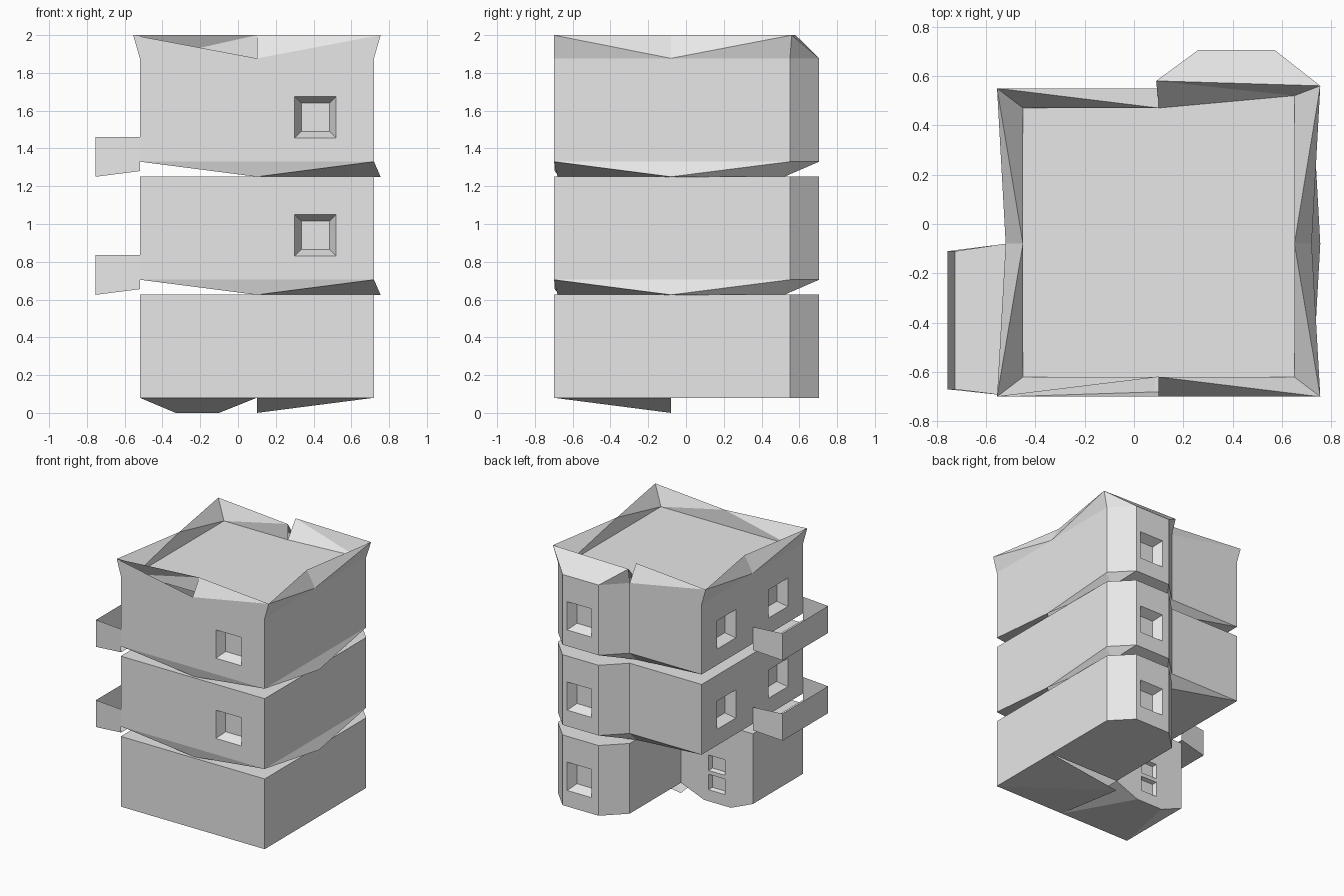
import bpy
import bmesh
from mathutils import Vector

cube = bpy.data.objects.get("Cube")
if cube:
    bpy.data.objects.remove(cube)

plaster = bpy.data.materials.new("plain_grey_plaster")
plaster.use_nodes = True
GREY = (0.8, 0.8, 0.8, 1)
plaster.diffuse_color = GREY
plaster.node_tree.nodes["Principled BSDF"].inputs["Base Color"].default_value = GREY

# Plan lines of the building
LEFT, RIGHT, FRONT, BACK, BAY = -0.52, 0.72, -0.70, 0.55, 0.705
MID_X, MID_Y = 0.10, -0.08
BASE, STOREY, HEIGHT, GAP, TOP = 0.08, 0.625, 0.547, 0.08, 2.0
EAVE = BASE + 2 * STOREY + HEIGHT

FL, FR, BR, BL = (LEFT, FRONT), (RIGHT, FRONT), (RIGHT, BACK), (LEFT, BACK)
BAY_A, BAY_B, BAY_END = (0.57, BAY), (0.26, BAY), (MID_X, BACK)
UPPER_PLAN = [FL, FR, BR, BAY_A, BAY_B, BAY_END, BL]
GROUND_PLAN = UPPER_PLAN[:-1] + [(MID_X, MID_Y), (LEFT, MID_Y)]


def at(p, z):
    return (p[0], p[1], z)


def build(name, faces):
    """Make one flat-shaded object from a list of polygons."""
    bm = bmesh.new()
    for poly in faces:
        bm.faces.new([bm.verts.new(p) for p in poly])
    bmesh.ops.remove_doubles(bm, verts=bm.verts, dist=0.0005)
    big = [f for f in bm.faces if len(f.verts) > 4]
    bmesh.ops.triangulate(bm, faces=big)
    mesh = bpy.data.meshes.new(name)
    bm.to_mesh(mesh)
    bm.free()
    mesh.materials.append(plaster)
    obj = bpy.data.objects.new(name, mesh)
    bpy.context.collection.objects.link(obj)
    return obj


def wall(p, q, z0, z1, openings=(), depth=0.07, taper=0.035):
    """Wall from p to q with tapered window recesses (u0, u1, low, high)."""
    p, q = Vector(at(p, 0)), Vector(at(q, 0))
    along = (q - p).normalized()
    inward = Vector((-along.y, along.x, 0))

    def point(u, z, d=0):
        return tuple(p + along * u + inward * d + Vector((0, 0, z)))

    us = sorted({0, (q - p).length, *[u for o in openings for u in o[:2]]})
    zs = sorted({z0, z1, *[z for o in openings for z in o[2:]]})
    faces = []
    for a, b in zip(us, us[1:]):
        for c, d in zip(zs, zs[1:]):
            u, z = (a + b) / 2, (c + d) / 2
            if not any(o[0] < u < o[1] and o[2] < z < o[3] for o in openings):
                faces.append([point(a, c), point(b, c), point(b, d), point(a, d)])
    for a, b, c, d in openings:
        t = taper
        outer = [point(a, c), point(b, c), point(b, d), point(a, d)]
        inner = [point(a + t, c + t, depth), point(b - t, c + t, depth),
                 point(b - t, d - t, depth), point(a + t, d - t, depth)]
        faces.append(inner)
        for i in range(4):
            j = (i + 1) % 4
            faces.append([outer[i], outer[j], inner[j], inner[i]])
    return faces


def storey(name, plan, z0, windows):
    """Outside walls and top slab of one floor."""
    z1 = z0 + HEIGHT
    faces = []
    for i, p in enumerate(plan):
        q = plan[(i + 1) % len(plan)]
        low, high = z0 + 0.125, z0 + 0.345
        holes = [(a, b, low, high) for a, b in windows.get(p, [])]
        if plan is GROUND_PLAN and p == (MID_X, MID_Y):
            # entrance door with two stacked panels
            holes = [(0.24, 0.38, 0.09, 0.21), (0.24, 0.38, 0.24, 0.36)]
            faces += wall(p, q, z0, z1, holes, 0.03, 0.01)
        else:
            faces += wall(p, q, z0, z1, holes)
    if z1 < EAVE - GAP:
        faces.append([at(p, z1) for p in plan])
    build(name, faces)


BAY_WINDOW = {BAY_A: [(0.04, 0.25)]}
UPPER_WINDOWS = {FL: [(0.82, 1.04)], BL: [(0.19, 0.42), (0.82, 1.06)], **BAY_WINDOW}
storey("ground_floor", GROUND_PLAN, BASE, BAY_WINDOW)
storey("middle_floor", UPPER_PLAN, BASE + STOREY, UPPER_WINDOWS)
storey("top_floor", UPPER_PLAN, BASE + 2 * STOREY, UPPER_WINDOWS)

# Folded soffits in the gaps between floors
for level, name in ((1, "middle_soffit"), (2, "top_soffit")):
    z = BASE + level * STOREY
    fl, fr, br, ba, bb, be, bl = [at(p, z) for p in UPPER_PLAN]
    low = z - GAP
    front_mid, right_mid = (MID_X, -0.68, low), (0.755, MID_Y, low)
    bay_in, back_mid = (0.65, 0.52, low), (MID_X, 0.47, low)
    build(name, [
        [fl, front_mid, fr], [fr, front_mid, right_mid], [fr, right_mid, br],
        [br, right_mid, bay_in], [br, bay_in, ba], [ba, bay_in, back_mid, bb],
        [bb, back_mid, be], [be, back_mid, bl], [bl, back_mid, front_mid, fl],
    ])

# Folded underside of the ground floor, dropping to the door step
step_a, step_b = (-0.33, MID_Y, 0), (-0.10, MID_Y, 0)
inner_left, inner_mid = (LEFT, MID_Y, BASE), (MID_X, MID_Y, BASE)
front_foot, side_foot, spike = (MID_X, FRONT, BASE), (RIGHT, MID_Y, BASE), (MID_X, MID_Y, 0)
build("ground_underside", [
    [inner_left, inner_mid, step_b, step_a],
    [at(FL, BASE), inner_left, step_a], [at(FL, BASE), step_a, step_b],
    [at(FL, BASE), step_b, front_foot], [front_foot, step_b, inner_mid],
    [at(FR, BASE), front_foot, spike], [at(FR, BASE), spike, side_foot],
    [side_foot, inner_mid] + [at(p, BASE) for p in (BAY_END, BAY_B, BAY_A, BR)],
])

# Roof slab, inset from the walls
roof = [(-0.45, -0.62), (0.65, -0.62), (0.65, 0.52), (-0.45, 0.47)]
back_in = (MID_X, 0.47)
build("roof_slab", [[at(p, EAVE) for p in roof[:3] + [back_in] + roof[3:]]])

# Parapet: flared corners joined to inner midpoints
flare = [(-0.555, FRONT), (0.755, FRONT), (0.755, 0.56), (-0.555, BACK)]
walls = [FL, FR, BR, BL]
wall_mids = [(MID_X, FRONT), (RIGHT, MID_Y), BAY_END, (LEFT, MID_Y)]
inner_mids = [(MID_X, -0.62), (0.65, MID_Y), back_in, (-0.45, MID_Y)]
parapet = []
for i in range(4):
    j = (i + 1) % 4
    w0, w1, wm = at(walls[i], EAVE), at(walls[j], EAVE), at(wall_mids[i], EAVE)
    c0, c1, m = at(flare[i], TOP), at(flare[j], TOP), at(inner_mids[i], TOP)
    r0, r1, rm = at(roof[i], EAVE), at(roof[j], EAVE), at(inner_mids[i], EAVE)
    parapet += [[wm, w1, c1], [wm, c1, m], [m, c1, r1], [m, r1, rm]]
    if i == 2:
        # lean-to top of the bay
        ridge = (0.09, 0.58, TOP)
        a, b = at(BAY_A, EAVE), at(BAY_B, EAVE)
        parapet += [[w0, a, c0], [a, b, ridge, c0], [b, wm, ridge],
                    [ridge, rm, r0], [ridge, r0, c0]]
    else:
        parapet += [[w0, wm, c0], [c0, r0, m], [m, r0, rm]]
        if i:
            parapet.append([c0, wm, m])
        else:
            parapet.append([w0, r0, c0])
build("parapet", parapet)

# Balconies on the right-hand wall
OUT, LIP = -0.755, -0.725
for level, name in ((1, "middle_balcony"), (2, "top_balcony")):
    z = BASE + level * STOREY - GAP
    floor, rail = z + 0.03, z + 0.21
    back, front, back_wall, front_wall = -0.11, -0.67, MID_Y, -0.695
    build(name, [
        [(OUT, back, z), (OUT, front, z), (OUT, front, rail), (OUT, back, rail)],
        [(OUT, front, z), (LEFT, front_wall, floor), (LEFT, front_wall, rail), (OUT, front, rail)],
        [(LEFT, back_wall, floor), (OUT, back, z), (OUT, back, rail), (LEFT, back_wall, rail)],
        [(OUT, back, z), (LEFT, back_wall, floor), (LEFT, front_wall, floor), (OUT, front, z)],
        [(OUT, back, rail), (OUT, front, rail), (LIP, front, floor), (LIP, back, floor)],
        [(LIP, front, floor), (LEFT, front_wall, floor), (LEFT, back_wall, floor), (LIP, back, floor)],
    ])
